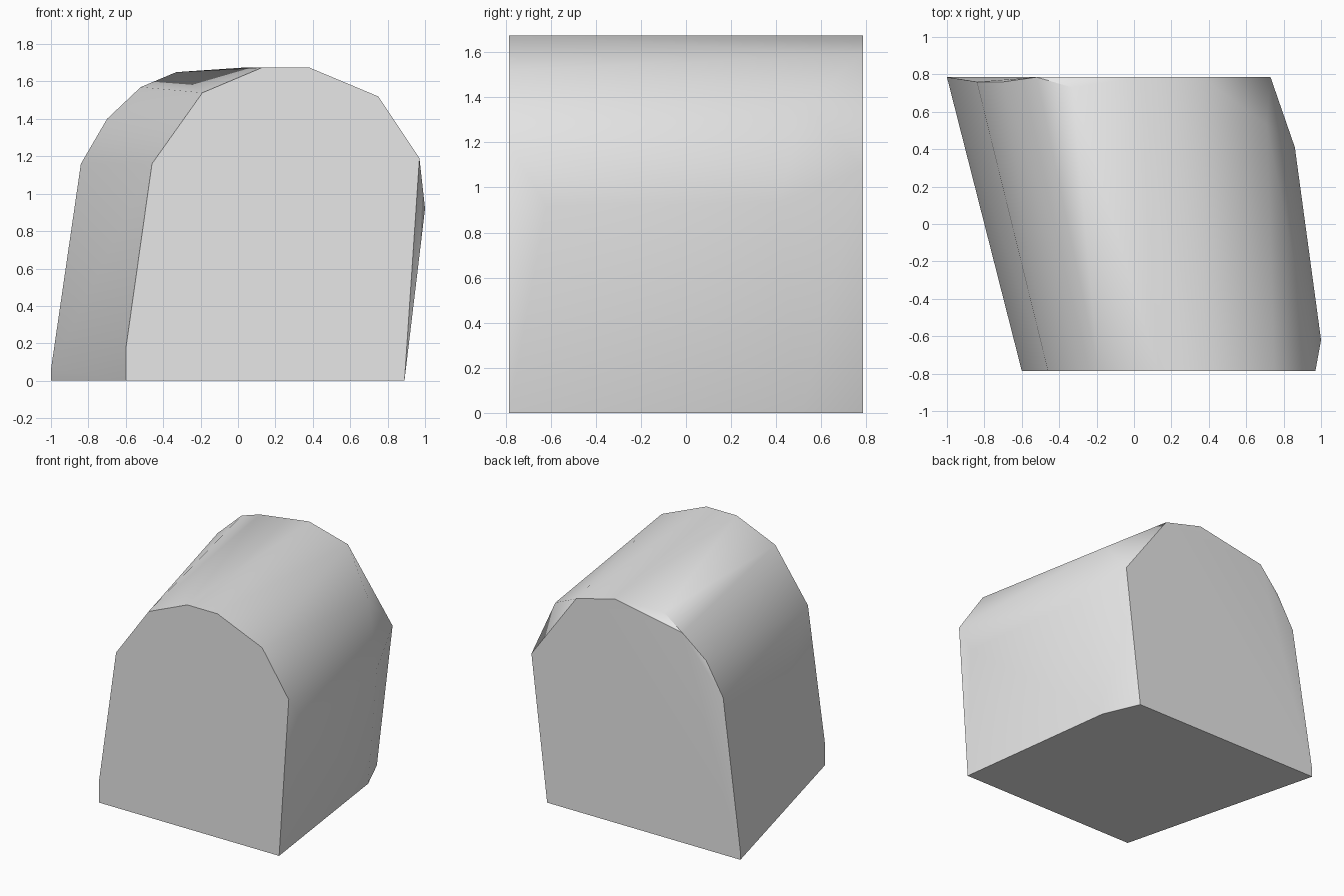
import bpy
import bmesh
from math import radians

cube = bpy.data.objects.get("Cube")
if cube:
    bpy.data.objects.remove(cube, do_unlink=True)

# Flat grey
grey = bpy.data.materials.new("plain_grey")
grey.use_nodes = True
colour = (0.8, 0.8, 0.8, 1)
grey.diffuse_color = colour
grey.node_tree.nodes["Principled BSDF"].inputs["Base Color"].default_value = colour

# Arched front end, as x and z
DEPTH = 0.785
front_arch = [(-0.6, 0), (-0.6, 0.17), (-0.46, 1.16), (-0.19, 1.54), (0.13, 1.675),
              (0.38, 1.675), (0.75, 1.52), (0.97, 1.19), (0.89, 0)]

# Skewed arched back end
back_arch = [(-1, 0), (-1, 0.06), (-0.52, 1.57), (0.04, 1.675),
             (0.36, 1.59), (0.73, 1.08), (0.6, 0)]

# Chipped corners set in from the two ends
chips = [(-0.84, 0.76, 1.16), (-0.7, 0.76, 1.4), (-0.33, 0.73, 1.65),
         (0.71, 0.53, 1.37), (0.86, 0.41, 0.93), (0.72, 0.51, 0), (1, -0.62, 0.92)]

points = [(x, -DEPTH, z) for x, z in front_arch]
points += [(x, DEPTH, z) for x, z in back_arch] + chips

# Wrap the corners in one faceted skin and merge the flat areas
bm = bmesh.new()
for point in points:
    bm.verts.new(point)
hull = bmesh.ops.convex_hull(bm, input=bm.verts)
loose = {g for g in hull["geom_interior"] + hull["geom_unused"]
         if isinstance(g, bmesh.types.BMVert)}
bmesh.ops.delete(bm, geom=list(loose), context="VERTS")
bmesh.ops.dissolve_limit(bm, angle_limit=radians(0.5), verts=bm.verts, edges=bm.edges)
bmesh.ops.recalc_face_normals(bm, faces=bm.faces)

mesh = bpy.data.meshes.new("arched_block")
bm.to_mesh(mesh)
bm.free()
mesh.materials.append(grey)
block = bpy.data.objects.new("arched_block", mesh)
bpy.context.collection.objects.link(block)

# Soft shading over the arch, crisp end edges
bpy.ops.object.select_all(action="DESELECT")
block.select_set(True)
bpy.context.view_layer.objects.active = block
bpy.ops.object.shade_smooth_by_angle(angle=radians(40))
